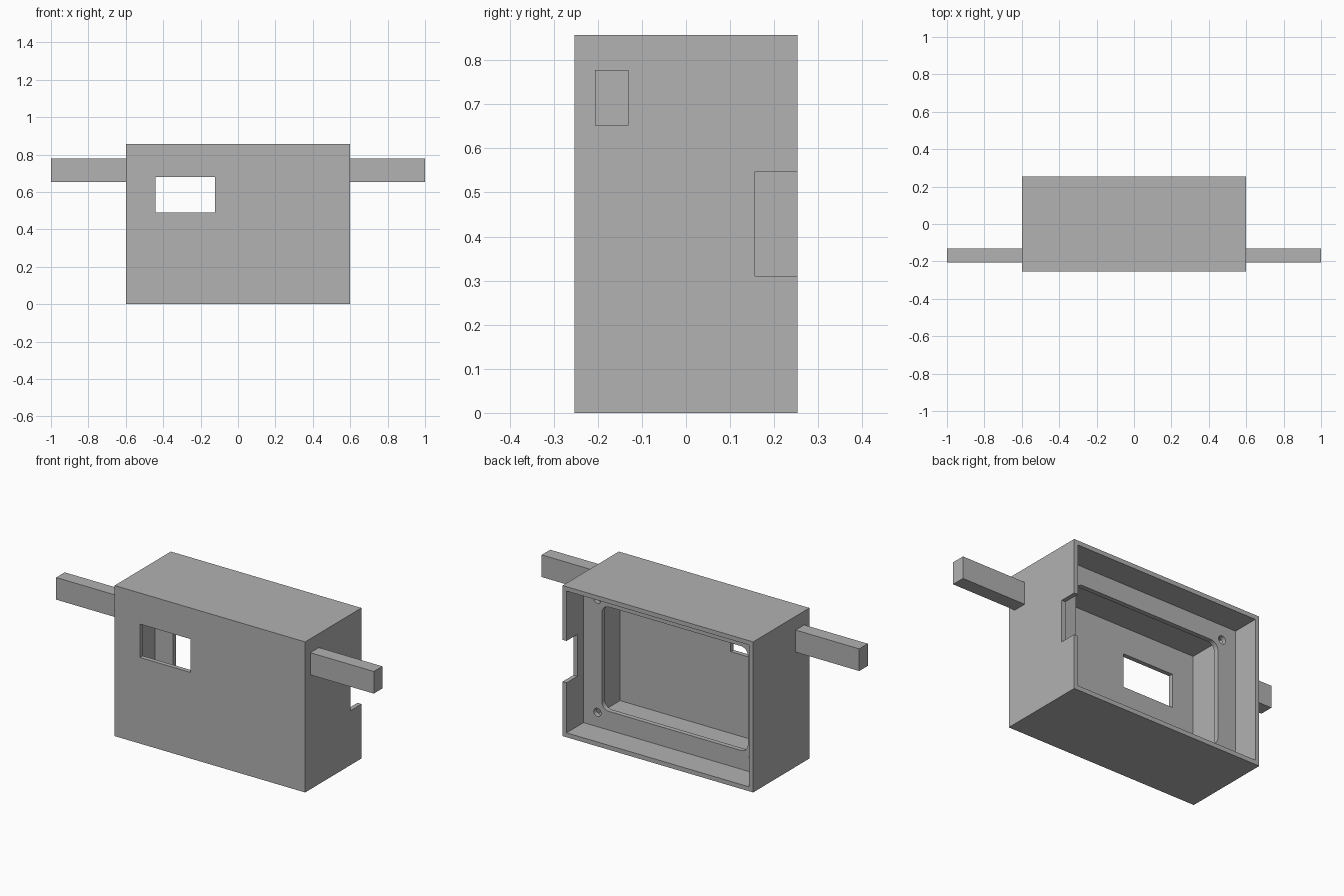
import bpy
import bmesh
from math import cos, sin, pi
from mathutils import Vector

if "Cube" in bpy.data.objects:
    bpy.data.objects.remove(bpy.data.objects["Cube"], do_unlink=True)

grey = bpy.data.materials.new("plain grey")
grey.use_nodes = True
grey.diffuse_color = (0.445, 0.445, 0.445, 1)
grey.node_tree.nodes["Principled BSDF"].inputs["Base Color"].default_value = grey.diffuse_color

W, D, H, T = 0.6, 0.253, 0.857, 0.025   # half width, half depth, height, wall


def finish(name, bm):
    bmesh.ops.recalc_face_normals(bm, faces=bm.faces)
    mesh = bpy.data.meshes.new(name)
    bm.to_mesh(mesh)
    bm.free()
    mesh.materials.append(grey)
    obj = bpy.data.objects.new(name, mesh)
    bpy.context.collection.objects.link(obj)
    return obj


def box(name, x, y, z):
    """Box from (min, max) pairs on each axis."""
    bm = bmesh.new()
    bmesh.ops.create_cube(bm, size=1)
    for v in bm.verts:
        v.co = [(a + b) / 2 + c * (b - a) for (a, b), c in zip((x, y, z), v.co)]
    return finish(name, bm)


def prism(name, outline, y0, y1):
    """Extrude an x-z outline along y."""
    bm = bmesh.new()
    face = bm.faces.new([bm.verts.new((x, y0, z)) for x, z in outline])
    out = bmesh.ops.extrude_face_region(bm, geom=[face])["geom"]
    verts = [g for g in out if isinstance(g, bmesh.types.BMVert)]
    bmesh.ops.translate(bm, verts=verts, vec=Vector((0, y1 - y0, 0)))
    return finish(name, bm)


def arc(cx, cz, r, start, sweep, n):
    return [(cx + r * cos(start + sweep * i / n), cz + r * sin(start + sweep * i / n))
            for i in range(n + 1)]


def cut(obj, cutter):
    cutter.hide_render = True
    mod = obj.modifiers.new("cut", 'BOOLEAN')
    mod.operation = 'DIFFERENCE'
    mod.solver = 'EXACT'
    mod.object = cutter
    bpy.context.view_layer.objects.active = obj
    bpy.ops.object.modifier_apply(modifier=mod.name)
    bpy.data.objects.remove(cutter, do_unlink=True)


# Open-backed case with a front window and a notch in the left wall
case = box("case", (-W, W), (-D, D), (0, H))
cut(case, box("cavity", (T - W, W - T), (T - D, D + 0.1), (T, H - T)))
cut(case, box("window", (-0.44, -0.122), (-D - 0.1, -D + 0.1), (0.49, 0.68)))
cut(case, box("notch", (W - 0.1, W + 0.1), (0.156, D + 0.1), (0.31, 0.548)))

# Inner frame with a rounded opening and four screw holes
frame = box("inner_frame", (-W + T / 2, W - T / 2), (0.073, 0.1), (T / 2, H - T / 2))
ox, oz, r, mid = 0.46, 0.297, 0.045, H / 2
corners = [(1, 1), (-1, 1), (-1, -1), (1, -1)]
outline = []
for i, (sx, sz) in enumerate(corners):
    outline += arc(sx * (ox - r), mid + sz * (oz - r), r, i * pi / 2, pi / 2, 8)
cut(frame, prism("opening", outline, 0, 0.2))
for sx, sz in corners:
    circle = arc(sx * 0.488, mid + sz * 0.322, 0.023, 0, 2 * pi, 24)[:-1]
    cut(frame, prism("screw_hole", circle, 0, 0.2))

# Side arms
for name, s in (("left_arm", 1), ("right_arm", -1)):
    box(name, sorted((s * (W - 0.01), s)), (-0.207, -0.13), (0.652, 0.778))

# Keep edges sharp while rounding the curved walls
bpy.ops.object.select_all(action='DESELECT')
frame.select_set(True)
bpy.context.view_layer.objects.active = frame
bpy.ops.object.shade_smooth_by_angle()
